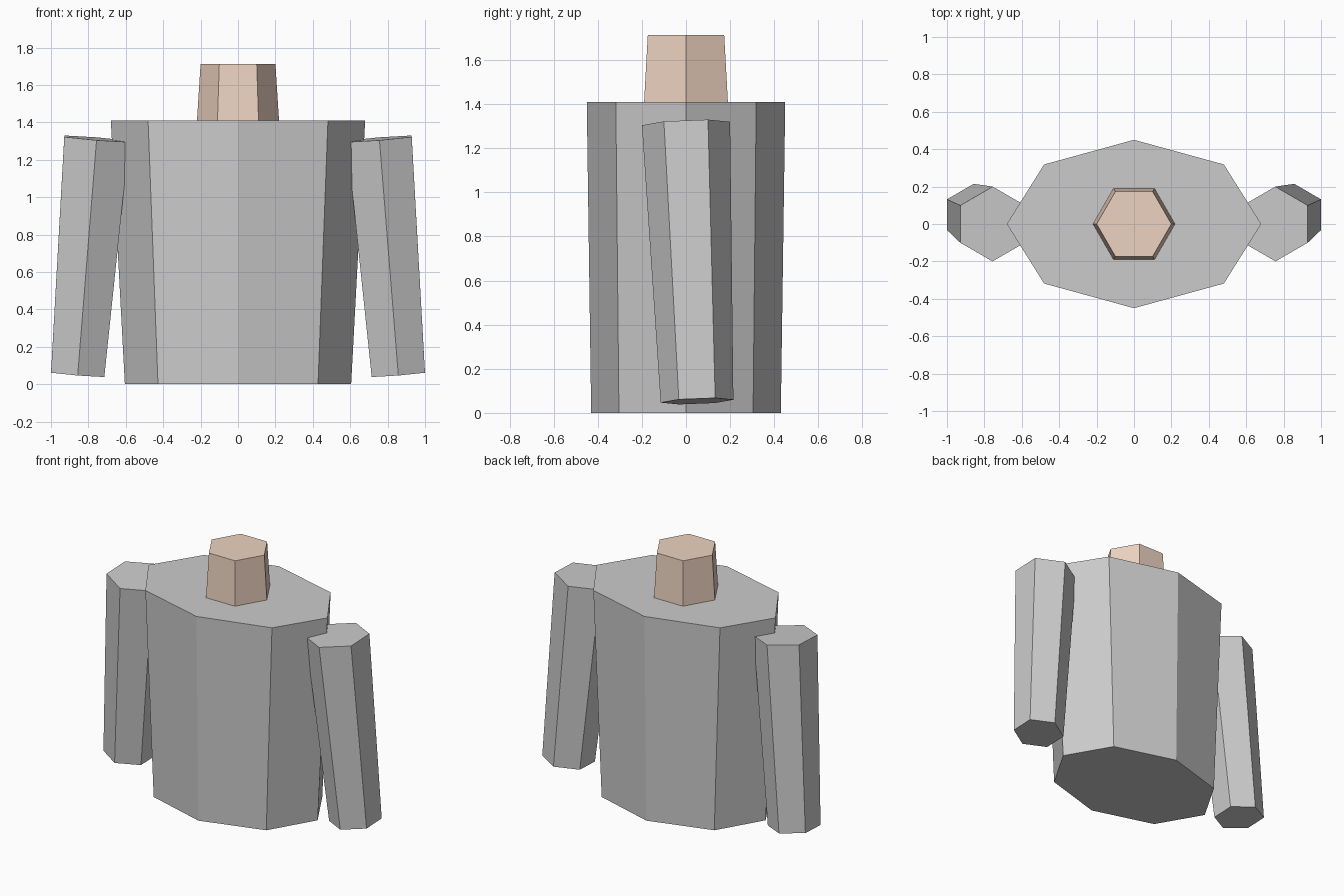
import bpy, bmesh
from math import sin, cos, tau
from mathutils import Vector

if "Cube" in bpy.data.objects:
    bpy.data.objects.remove(bpy.data.objects["Cube"])


def loft(name, sides, bottom, top, r_bottom, r_top, phase=0.0):
    """Tapered flat-sided prism between two centres; radii are (x, y) pairs."""
    bottom, top = Vector(bottom), Vector(top)
    turn = Vector((0, 0, 1)).rotation_difference(top - bottom)
    bm = bmesh.new()
    rings = []
    for centre, (rx, ry) in ((bottom, r_bottom), (top, r_top)):
        ring = []
        for i in range(sides):
            a = phase + tau * i / sides
            ring.append(bm.verts.new(centre + turn @ Vector((rx * cos(a), ry * sin(a), 0))))
        rings.append(ring)
    low, high = rings
    bm.faces.new(low[::-1])
    bm.faces.new(high)
    for i in range(sides):
        j = (i + 1) % sides
        bm.faces.new((low[i], low[j], high[j], high[i]))
    bmesh.ops.recalc_face_normals(bm, faces=bm.faces)
    mesh = bpy.data.meshes.new(name)
    bm.to_mesh(mesh)
    bm.free()
    obj = bpy.data.objects.new(name, mesh)
    bpy.context.collection.objects.link(obj)
    return obj


# Torso: octagonal, wider at the shoulders
loft("torso", 8, (0, 0, 0), (0, 0, 1.41), (0.605, 0.43), (0.68, 0.45))

# Neck: tapered hexagon, sunk slightly into the torso
neck = loft("neck", 6, (0, 0, 1.40), (0, 0, 1.713), (0.22, 0.22), (0.2, 0.2))
skin = bpy.data.materials.new("skin")
skin.diffuse_color = (0.85, 0.65, 0.53, 1)
skin.use_nodes = True
skin.node_tree.nodes["Principled BSDF"].inputs["Base Color"].default_value = skin.diffuse_color
neck.data.materials.append(skin)

# Sleeves: hexagonal, splayed outward and slightly back
for side, label in ((1, "right"), (-1, "left")):
    loft(label + "_sleeve", 6, (side * 0.857, 0.05, 0.053), (side * 0.756, 0, 1.312),
         (0.165, 0.165), (0.2, 0.2), phase=tau / 4)
